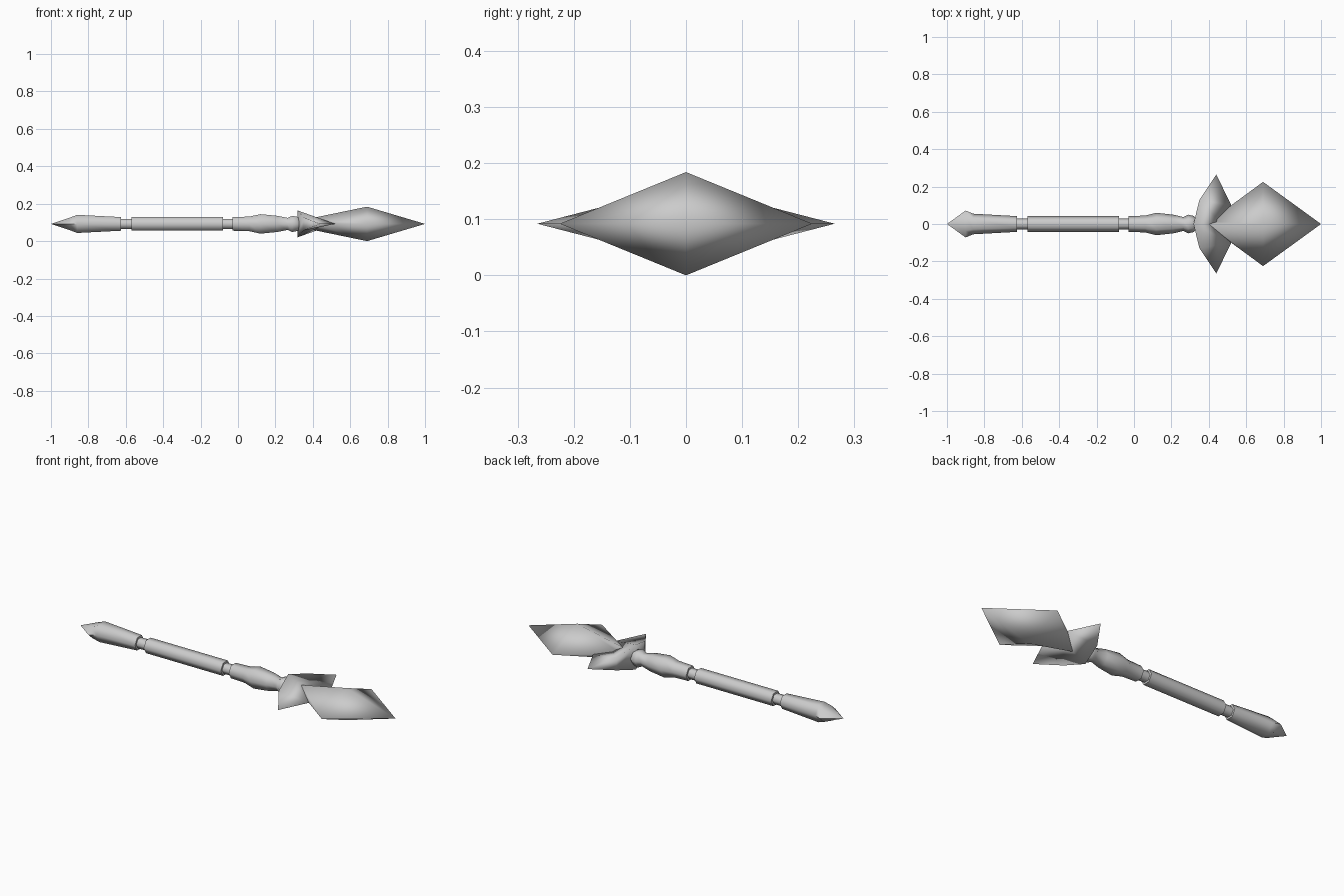
import bpy, bmesh, math

if "Cube" in bpy.data.objects:
    bpy.data.objects.remove(bpy.data.objects["Cube"])

ZC = 0.092  # height of the long axis

metal = bpy.data.materials.new("grey_metal")
metal.diffuse_color = (0.6, 0.6, 0.6, 1)
metal.use_nodes = True
metal.node_tree.nodes["Principled BSDF"].inputs["Base Color"].default_value = metal.diffuse_color


def loft(name, rings, angle=None):
    """Skin a list of equal-sized point rings; one-point rings become tips."""
    bm = bmesh.new()
    vs = [[bm.verts.new((x, y, z + ZC)) for x, y, z in r] for r in rings]
    for a, b in zip(vs, vs[1:]):
        n = max(len(a), len(b))
        for i in range(n):
            j = (i + 1) % n
            quad = [a[i % len(a)], a[j % len(a)], b[j % len(b)], b[i % len(b)]]
            bm.faces.new(list(dict.fromkeys(quad)))
    for end in (vs[0], vs[-1]):
        if len(end) > 2:
            bm.faces.new(end)
    bmesh.ops.recalc_face_normals(bm, faces=bm.faces)
    me = bpy.data.meshes.new(name)
    bm.to_mesh(me)
    bm.free()
    ob = bpy.data.objects.new(name, me)
    bpy.context.collection.objects.link(ob)
    me.materials.append(metal)
    me.polygons.foreach_set("use_smooth", [True] * len(me.polygons))
    if angle:
        bpy.context.view_layer.objects.active = ob
        ob.select_set(True)
        bpy.ops.object.shade_smooth_by_angle(angle=math.radians(angle))
        ob.select_set(False)
    return ob


def ring(x, ry, rz=None, sides=6):
    """Polygon around the long axis with corners on the left and right."""
    if ry == 0:
        return [(x, 0, 0)]
    rz = ry if rz is None else rz
    return [(x, ry * math.cos(k * math.tau / sides), rz * math.sin(k * math.tau / sides))
            for k in range(sides)]


# Pommel: flattened point widening sideways, then tapering into the grip
loft("pommel", [ring(-1, 0), ring(-0.90, 0.072, 0.038), ring(-0.86, 0.055, 0.056),
                ring(-0.625, 0.042)], 65)

# Thin necks between the shaft pieces
for name, x0, x1 in (("rear_neck", -0.63, -0.565), ("front_neck", -0.085, -0.025)):
    loft(name, [ring(x0, 0.03), ring(x1, 0.03)], 65)

# Main grip
loft("grip", [ring(-0.57, 0.042), ring(-0.08, 0.042)], 65)

# Turned collar with a swelling and a small bead
collar = [(-0.03, 0.042), (0.06, 0.045), (0.12, 0.06), (0.21, 0.05),
          (0.265, 0.037), (0.29, 0.05), (0.315, 0.044), (0.34, 0.03)]
loft("collar", [ring(x, r) for x, r in collar], 65)


# Winged guard: triangular section sweeping out to a point on each side
def wing(s):
    return [[(0.35, s * 0.13, 0.035), (0.35, s * 0.13, -0.035), (0.52, s * 0.10, 0)],
            [(0.44, s * 0.265, 0)]]


middle = [(0.318, 0, 0.072), (0.318, 0, -0.072), (0.47, 0, 0)]
loft("guard", wing(-1)[::-1] + [middle] + wing(1))

# Broad four-sided spearhead
loft("blade", [ring(0.40, 0.012, 0.032, 4), ring(0.69, 0.225, 0.092, 4), ring(1, 0)])
